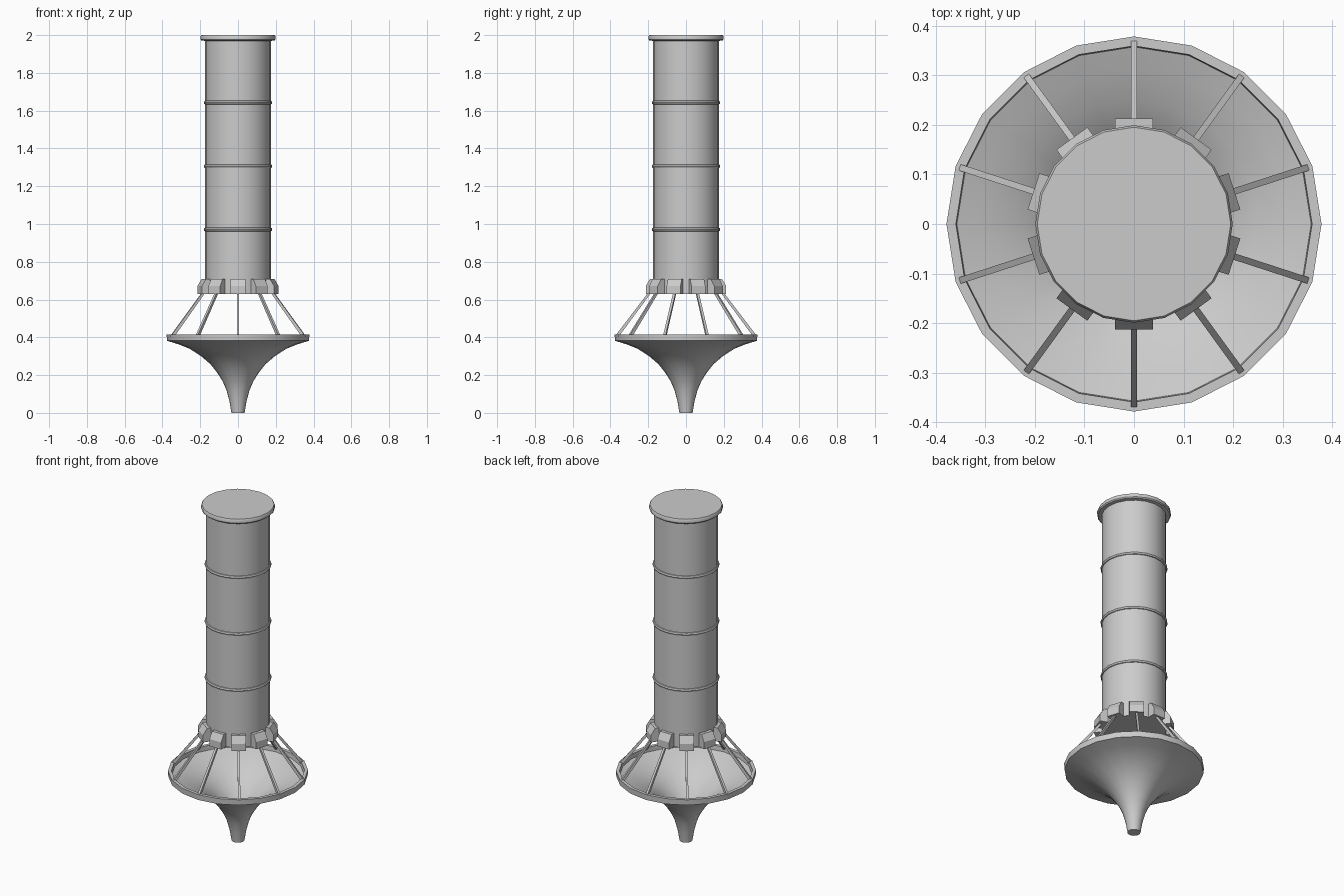
import bpy, bmesh, math
from mathutils import Matrix, Vector

if "Cube" in bpy.data.objects:
    bpy.data.objects.remove(bpy.data.objects["Cube"])

SIDES = 20
SPOKES = 10


def finish(name, bm, smooth=True):
    bmesh.ops.recalc_face_normals(bm, faces=bm.faces)
    mesh = bpy.data.meshes.new(name)
    bm.to_mesh(mesh)
    bm.free()
    ob = bpy.data.objects.new(name, mesh)
    bpy.context.collection.objects.link(ob)
    if smooth:
        bpy.ops.object.select_all(action='DESELECT')
        ob.select_set(True)
        bpy.context.view_layer.objects.active = ob
        bpy.ops.object.shade_smooth_by_angle(angle=math.radians(35))
    return ob


def lathe(name, profile, closed=False):
    """Revolve (radius, z) points; open profiles get flat end caps."""
    bm = bmesh.new()
    rings = []
    for r, z in profile:
        rings.append([bm.verts.new((r * math.cos(a), r * math.sin(a), z))
                      for a in (2 * math.pi * i / SIDES for i in range(SIDES))])
    pairs = list(zip(rings, rings[1:]))
    if closed:
        pairs.append((rings[-1], rings[0]))
    for lo, hi in pairs:
        for i in range(SIDES):
            j = (i + 1) % SIDES
            bm.faces.new((lo[i], lo[j], hi[j], hi[i]))
    if not closed:
        bm.faces.new(rings[0])
        bm.faces.new(rings[-1])
    return finish(name, bm)


def radial_prism(name, profile, width, angle):
    """Extrude a (radius, z) outline sideways and turn it around z."""
    bm = bmesh.new()
    face = bm.faces.new([bm.verts.new((r, -width / 2, z)) for r, z in profile])
    ext = bmesh.ops.extrude_face_region(bm, geom=[face])
    verts = [v for v in ext['geom'] if isinstance(v, bmesh.types.BMVert)]
    bmesh.ops.translate(bm, verts=verts, vec=Vector((0, width, 0)))
    bm.transform(Matrix.Rotation(angle, 4, 'Z'))
    return finish(name, bm, smooth=False)


# Main tube and its top lid
lathe("tube", [(0.174, 0.63), (0.174, 1.98)])
lathe("top_lid", [(0.178, 1.97), (0.194, 1.972), (0.199, 1.978),
                  (0.199, 1.993), (0.195, 2.0)])

# Raised bands around the tube
for n, z in enumerate((0.971, 1.305, 1.643)):
    band = [(0.170 + 0.0115 * math.cos(t), z + 0.0115 * math.sin(t))
            for t in (math.tau * k / 8 for k in range(8))]
    lathe(f"band_{n + 1}", band, closed=True)

# Flared horn: outer skin, rim, then the hollow inside
lathe("horn", [(0.035, 0.0), (0.045, 0.06), (0.061, 0.12), (0.080, 0.165),
               (0.108, 0.21), (0.145, 0.257), (0.195, 0.30), (0.255, 0.339),
               (0.315, 0.363), (0.376, 0.382), (0.378, 0.415), (0.359, 0.415),
               (0.357, 0.388), (0.313, 0.372), (0.250, 0.347), (0.188, 0.308),
               (0.138, 0.264), (0.100, 0.216), (0.070, 0.165), (0.050, 0.12),
               (0.035, 0.06)])

# Collar blocks and sloping struts
for i in range(SPOKES):
    a = math.radians(18 + 36 * i)
    radial_prism(f"collar_block_{i + 1}",
                 [(0.160, 0.63), (0.213, 0.63), (0.213, 0.672),
                  (0.190, 0.71), (0.160, 0.71)], 0.077, a)
    radial_prism(f"strut_{i + 1}",
                 [(0.359, 0.400), (0.373, 0.410), (0.196, 0.642),
                  (0.183, 0.638)], 0.013, a)
